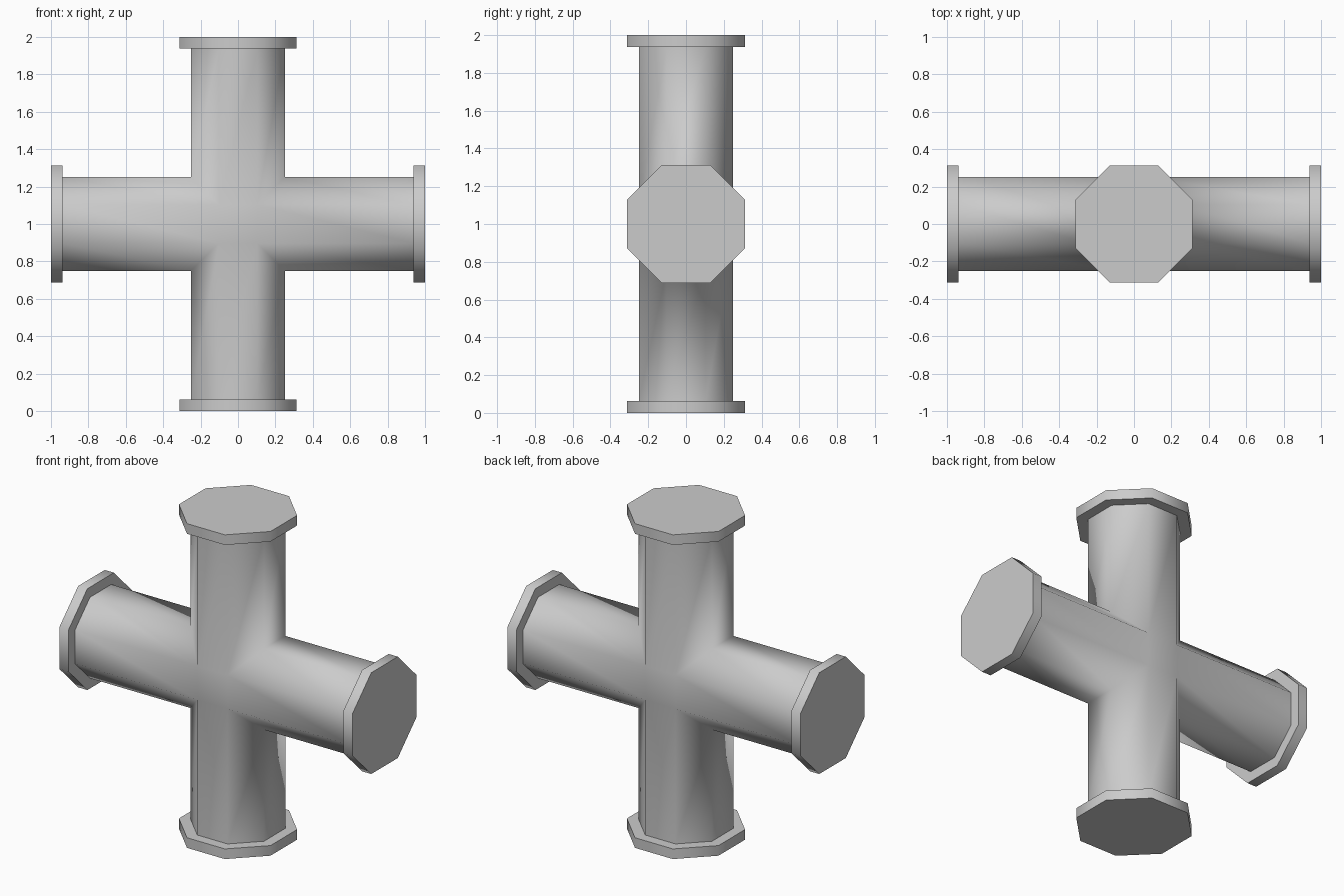
import bpy, bmesh, math
from mathutils import Matrix, Vector

if "Cube" in bpy.data.objects:
    bpy.data.objects.remove(bpy.data.objects["Cube"])

TUBE, RIM = 0.25, 0.3125      # flat-to-centre distances of the octagons
END, LIP = 1.0, 0.0625        # arm length and flange thickness
CENTRE = Vector((0, 0, 1))


def octagon(apothem):
    r = apothem / math.cos(math.pi / 8)
    return [(r * math.cos(a), r * math.sin(a))
            for a in (math.pi / 8 + i * math.pi / 4 for i in range(8))]


def turn(k):
    return Matrix.Rotation(k * math.pi / 2, 3, 'Y')


def bridge(bm, a, b):
    for i in range(8):
        j = (i + 1) % 8
        bm.faces.new((a[i], a[j], b[j], b[i]))


def finish(bm, name):
    bmesh.ops.remove_doubles(bm, verts=bm.verts, dist=1e-4)
    bmesh.ops.recalc_face_normals(bm, faces=bm.faces)
    me = bpy.data.meshes.new(name)
    bm.to_mesh(me)
    bm.free()
    ob = bpy.data.objects.new(name, me)
    ob.location = CENTRE
    bpy.context.collection.objects.link(ob)
    bpy.ops.object.select_all(action='DESELECT')
    ob.select_set(True)
    bpy.context.view_layer.objects.active = ob
    return ob


# Cross body: four octagonal arms mitred together at the middle
bm = bmesh.new()
for k in range(4):
    inner = [bm.verts.new(turn(k) @ Vector((abs(z), y, z))) for y, z in octagon(TUBE)]
    outer = [bm.verts.new(turn(k) @ Vector((END - LIP, y, z))) for y, z in octagon(TUBE)]
    bridge(bm, inner, outer)

# Flat squares closing the front and back of the crossing
s = TUBE * math.tan(math.pi / 8)
for y in (-TUBE, TUBE):
    bm.faces.new([bm.verts.new((x * s, y, z * s))
                  for x, z in ((-1, -1), (1, -1), (1, 1), (-1, 1))])
finish(bm, "pipe_cross")
bpy.ops.object.shade_smooth()

# Octagonal end flanges
for k, side in enumerate(("right", "bottom", "left", "top")):
    bm = bmesh.new()
    rings = [[bm.verts.new(turn(k) @ Vector((x, y, z))) for y, z in octagon(a)]
             for x, a in ((END - LIP, TUBE), (END - LIP, RIM), (END, RIM))]
    bridge(bm, rings[0], rings[1])
    bridge(bm, rings[1], rings[2])
    bm.faces.new(rings[2])
    bm.normal_update()
    axis = turn(k) @ Vector((1, 0, 0))
    ob = finish(bm, side + "_flange")
    # the open inner edge needs the cap to face outwards
    cap = max(ob.data.polygons, key=lambda p: len(p.vertices))
    if cap.normal.dot(axis) < 0:
        ob.data.flip_normals()
    bpy.ops.object.shade_smooth_by_angle(angle=math.radians(60))
